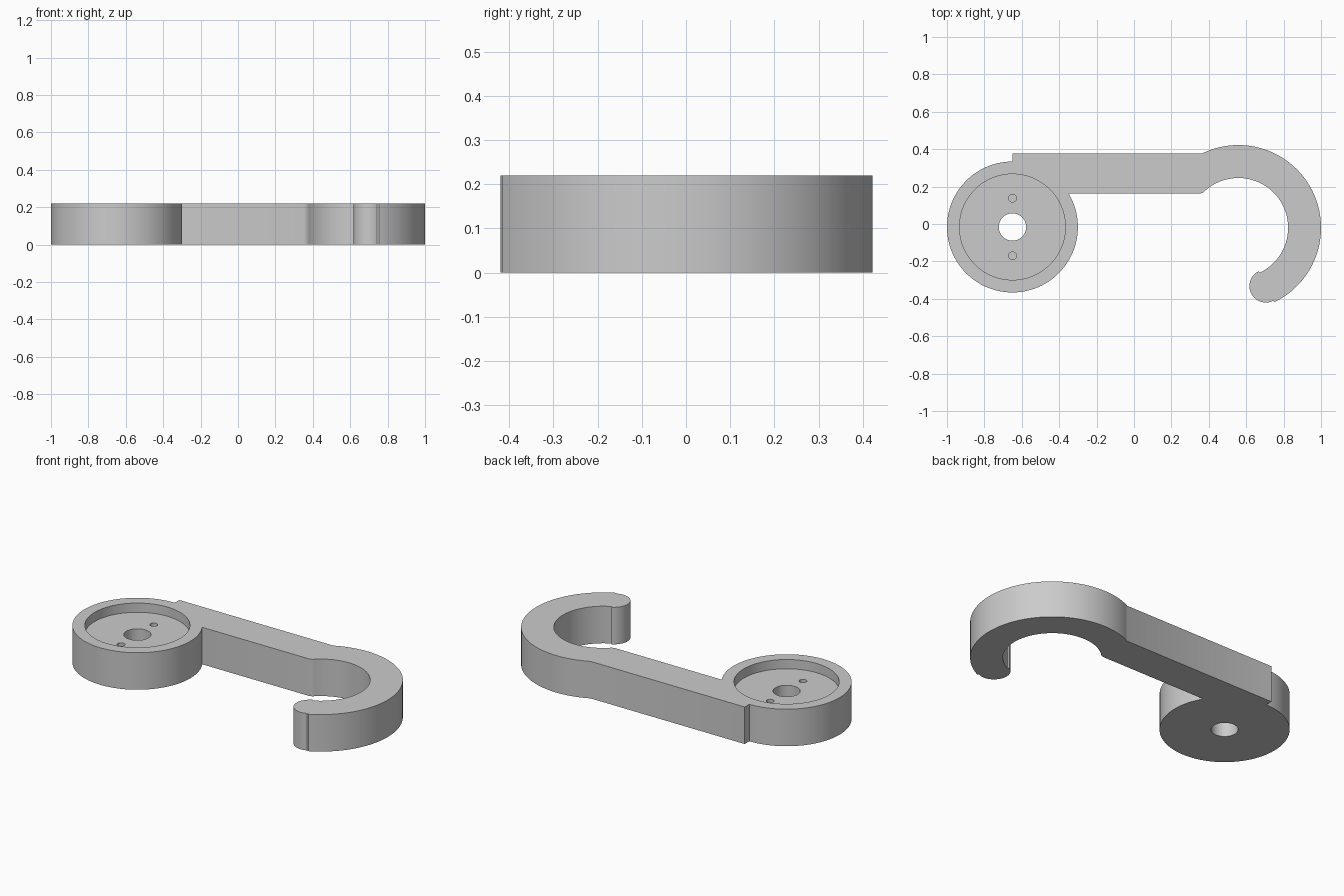
import bpy, bmesh
from math import radians, degrees, asin, cos, sin

cube = bpy.data.objects.get("Cube")
if cube:
    bpy.data.objects.remove(cube, do_unlink=True)

HEIGHT = 0.22
DISC = (-0.65, -0.016)
HOOK = (0.558, -0.02)
TIP = (0.705, -0.332)
DISC_R, HOOK_OUT, HOOK_IN, TIP_R = 0.35, 0.442, 0.266, 0.088
ARM_LOW, ARM_TOP = 0.163, 0.377


def arc(center, radius, start, end, steps):
    """Points along an arc, angles in degrees."""
    angles = [radians(start + (end - start) * i / steps) for i in range(steps + 1)]
    return [(center[0] + radius * cos(a), center[1] + radius * sin(a)) for a in angles]


def prism(name, outline, bottom, top):
    """Extrude a closed outline upwards into a solid."""
    bm = bmesh.new()
    base = bm.faces.new([bm.verts.new((x, y, bottom)) for x, y in outline])
    moved = bmesh.ops.extrude_face_region(bm, geom=[base])["geom"]
    bmesh.ops.translate(bm, vec=(0, 0, top - bottom),
                        verts=[v for v in moved if isinstance(v, bmesh.types.BMVert)])
    bmesh.ops.recalc_face_normals(bm, faces=bm.faces)
    mesh = bpy.data.meshes.new(name)
    bm.to_mesh(mesh)
    bm.free()
    obj = bpy.data.objects.new(name, mesh)
    bpy.context.collection.objects.link(obj)
    return obj


# Body outline: round hub, straight arm, hook with a rounded tip
hub_end = 360 + degrees(asin((ARM_LOW - DISC[1]) / DISC_R))
hook_join = 180 - degrees(asin((ARM_TOP - HOOK[1]) / HOOK_OUT))
tip_angle = -64.7
outline = [(DISC[0], ARM_TOP)]
outline += arc(DISC, DISC_R, 90, hub_end, 96)
outline += [(0.352, ARM_LOW)]
outline += arc(HOOK, HOOK_IN, 135, tip_angle, 72)
outline += arc(TIP, TIP_R, 180 + tip_angle, 360 + tip_angle, 32)
outline += arc(HOOK, HOOK_OUT, tip_angle + 1, hook_join, 72)
body = prism("hook_lever", outline, 0, HEIGHT)

# Hub recess, through bore and two blind pin holes
floor = HEIGHT - 0.055
cuts = [
    ("recess_cutter", 0, 0.283, floor, 96),
    ("bore_cutter", 0, 0.073, -0.1, 64),
    ("back_pin_cutter", 0.154, 0.021, floor - 0.06, 32),
    ("front_pin_cutter", -0.154, 0.021, floor - 0.06, 32),
]
cutters = []
for name, dy, radius, bottom, sides in cuts:
    ring = arc((DISC[0], DISC[1] + dy), radius, 0, 360, sides)[:-1]
    cutter = prism(name, ring, bottom, HEIGHT + 0.1)
    cutter.hide_render = True
    cutters.append(cutter)
    mod = body.modifiers.new(name, "BOOLEAN")
    mod.operation = "DIFFERENCE"
    mod.solver = "EXACT"
    mod.object = cutter

# Bake the cuts and discard the cutters
bpy.context.view_layer.update()
cut_body = body.evaluated_get(bpy.context.evaluated_depsgraph_get())
mesh = bpy.data.meshes.new_from_object(cut_body)
body.modifiers.clear()
body.data = mesh
for cutter in cutters:
    bpy.data.objects.remove(cutter, do_unlink=True)

# Plain grey finish
grey = bpy.data.materials.new("light grey")
grey.use_nodes = True
colour = (0.6, 0.6, 0.6, 1)
grey.diffuse_color = colour
grey.node_tree.nodes["Principled BSDF"].inputs["Base Color"].default_value = colour
mesh.materials.clear()
mesh.materials.append(grey)

bpy.ops.object.select_all(action="DESELECT")
body.select_set(True)
bpy.context.view_layer.objects.active = body
bpy.ops.object.shade_smooth_by_angle(angle=radians(30))
